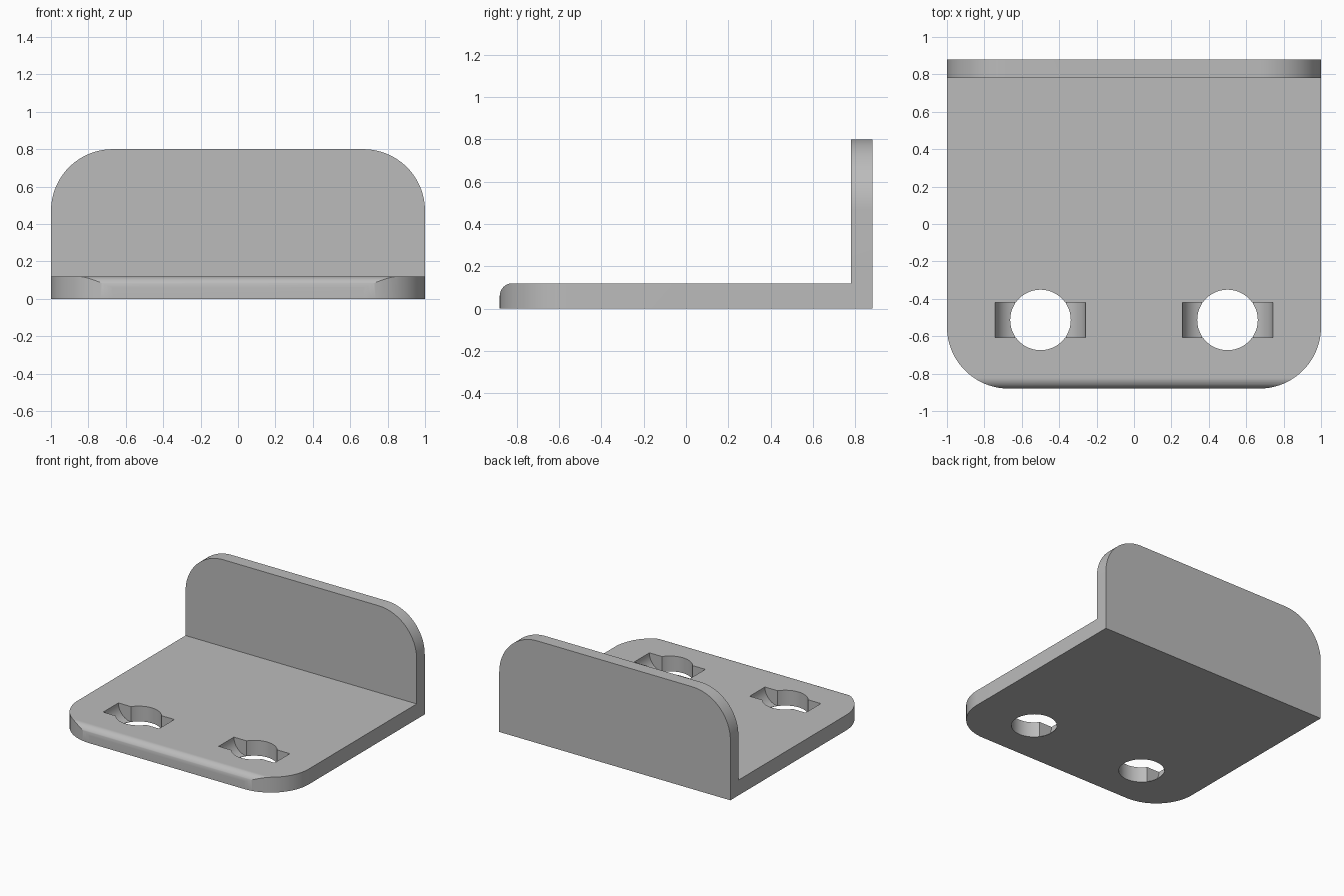
import bpy, bmesh, math
from mathutils import Vector

cube = bpy.data.objects.get("Cube")
if cube:
    bpy.data.objects.remove(cube, do_unlink=True)

grey = bpy.data.materials.new("light_grey")
grey.use_nodes = True
colour = (0.5, 0.5, 0.5, 1)
grey.diffuse_color = colour
grey.node_tree.nodes["Principled BSDF"].inputs["Base Color"].default_value = colour

HALF_X, HALF_Y, THICK, HEIGHT = 1.0, 0.88, 0.12, 0.8
WALL_Y, FILLET, CORNER = 0.78, 0.06, 0.33
HOLE_X, HOLE_Y, HOLE_R = 0.5, -0.513, 0.162
SLOT_X, SLOT_W = 0.242, 0.188


def arc(cx, cy, r, start, end, steps):
    """Points along a circular arc, angles in degrees."""
    angles = [math.radians(start + (end - start) * i / steps) for i in range(steps + 1)]
    return [(cx + r * math.cos(a), cy + r * math.sin(a)) for a in angles]


def extrude(name, points, axis, lo, hi):
    """Prism from a closed 2D profile, swept along one axis."""
    place = {"x": lambda a, b: (lo, a, b),
             "y": lambda a, b: (a, lo, b),
             "z": lambda a, b: (a, b, lo)}[axis]
    direction = Vector([(hi - lo) * (axis == k) for k in "xyz"])
    bm = bmesh.new()
    face = bm.faces.new([bm.verts.new(place(*p)) for p in points])
    ext = bmesh.ops.extrude_face_region(bm, geom=[face])
    bmesh.ops.translate(bm, vec=direction,
                        verts=[v for v in ext["geom"] if isinstance(v, bmesh.types.BMVert)])
    bmesh.ops.recalc_face_normals(bm, faces=bm.faces)
    mesh = bpy.data.meshes.new(name)
    bm.to_mesh(mesh)
    bm.free()
    mesh.materials.append(grey)
    obj = bpy.data.objects.new(name, mesh)
    bpy.context.collection.objects.link(obj)
    return obj


def boolean(target, cutter, operation):
    mod = target.modifiers.new(cutter.name, "BOOLEAN")
    mod.operation, mod.solver, mod.object = operation, "EXACT", cutter
    bpy.context.view_layer.objects.active = target
    bpy.ops.object.modifier_apply(modifier=mod.name)
    bpy.data.objects.remove(cutter, do_unlink=True)


# L-shaped side profile with a rounded front top edge
profile = [(-HALF_Y, 0), (HALF_Y, 0), (HALF_Y, HEIGHT), (WALL_Y, HEIGHT), (WALL_Y, THICK)]
profile += arc(-HALF_Y + FILLET, THICK - FILLET, FILLET, 90, 180, 12)
bracket = extrude("bracket", profile, "x", -HALF_X, HALF_X)

# Rounded front corners of the base
cx, cy = HALF_X - CORNER, -HALF_Y + CORNER
outline = [(HALF_X, 1.2), (-HALF_X, 1.2)]
outline += arc(-cx, cy, CORNER, 180, 270, 24) + arc(cx, cy, CORNER, 270, 360, 24)
boolean(bracket, extrude("base_outline", outline, "z", -0.5, 1.5), "INTERSECT")

# Rounded top corners of the back wall
cz = HEIGHT - CORNER
outline = [(-HALF_X, -0.5), (HALF_X, -0.5)]
outline += arc(cx, cz, CORNER, 0, 90, 24) + arc(-cx, cz, CORNER, 90, 180, 24)
boolean(bracket, extrude("wall_outline", outline, "y", -1.5, 1.5), "INTERSECT")

# Round through holes, each crossed by a slot with curved ends
slot_r = THICK + 0.001
inner = SLOT_X - slot_r
for side in (-1, 1):
    x = side * HOLE_X
    hole = arc(x, HOLE_Y, HOLE_R, 0, 352.5, 47)
    boolean(bracket, extrude("hole_cutter", hole, "z", -0.2, 0.4), "DIFFERENCE")
    slot = [(x + SLOT_X, 0.3), (x - SLOT_X, 0.3)]
    slot += arc(x - inner, THICK, slot_r, 180, 270, 16)
    slot += arc(x + inner, THICK, slot_r, 270, 360, 16)
    boolean(bracket, extrude("slot_cutter", slot, "y",
                             HOLE_Y - SLOT_W / 2, HOLE_Y + SLOT_W / 2), "DIFFERENCE")

bpy.ops.object.select_all(action="DESELECT")
bracket.select_set(True)
bpy.context.view_layer.objects.active = bracket
bpy.ops.object.shade_smooth_by_angle(angle=math.radians(25))
